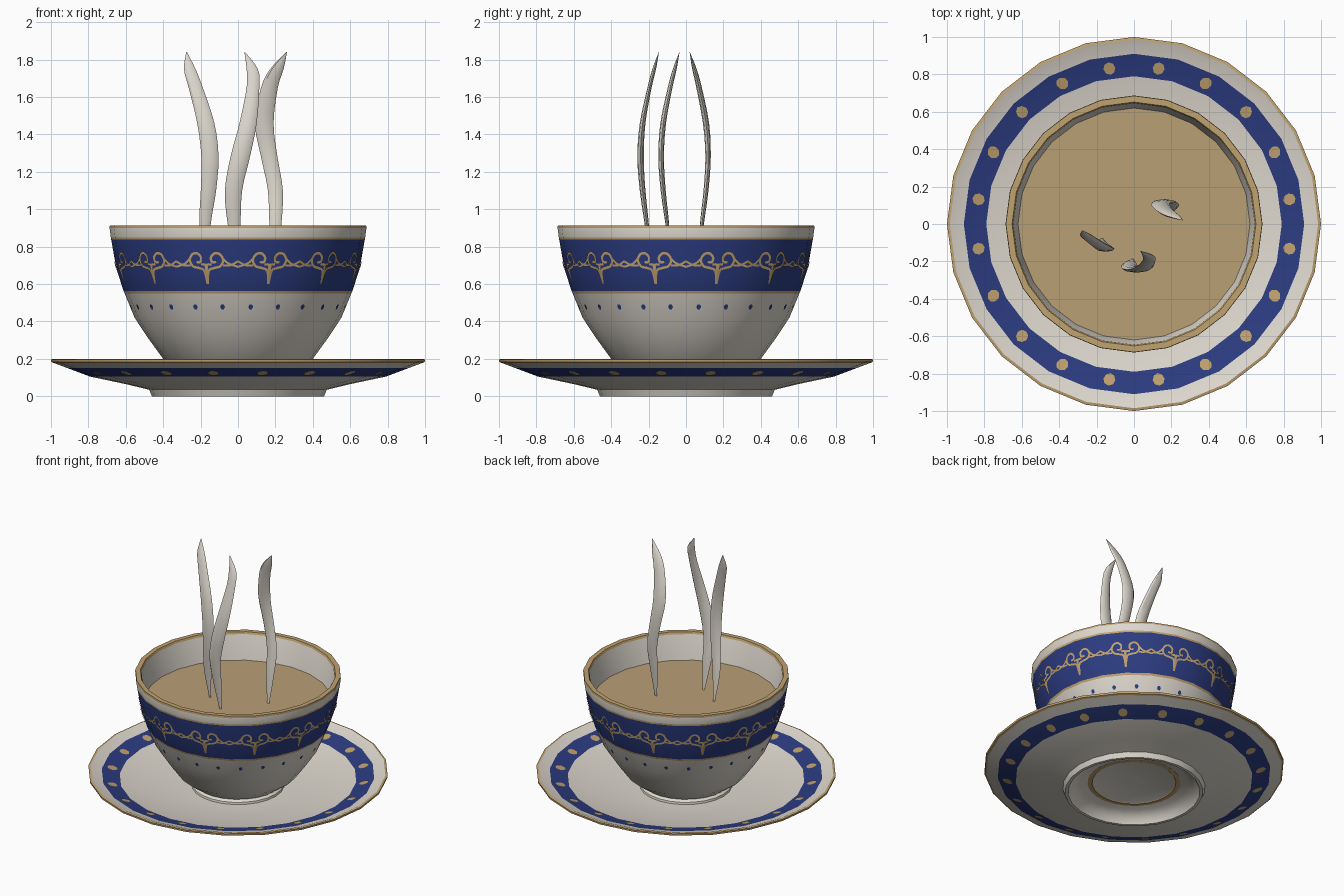
import bpy, bmesh, math
from mathutils import Vector

SIDES = 24
STEP = math.tau / SIDES

if "Cube" in bpy.data.objects:
    bpy.data.objects.remove(bpy.data.objects["Cube"], do_unlink=True)


def material(name, colour):
    mat = bpy.data.materials.new(name)
    mat.use_nodes = True
    mat.diffuse_color = (*colour, 1)
    mat.node_tree.nodes["Principled BSDF"].inputs["Base Color"].default_value = (*colour, 1)
    return mat


WHITE, BLUE, GOLD, TEA = range(4)
PALETTE = [
    material("porcelain white", (0.73, 0.69, 0.62)),
    material("cobalt blue", (0.025, 0.045, 0.22)),
    material("gold", (0.53, 0.36, 0.16)),
    material("milky tea", (0.49, 0.35, 0.18)),
]


def finish(name, bm, smooth=True):
    mesh = bpy.data.meshes.new(name)
    bm.to_mesh(mesh)
    bm.free()
    for mat in PALETTE:
        mesh.materials.append(mat)
    obj = bpy.data.objects.new(name, mesh)
    bpy.context.collection.objects.link(obj)
    bpy.ops.object.select_all(action="DESELECT")
    obj.select_set(True)
    bpy.context.view_layer.objects.active = obj
    if smooth:
        bpy.ops.object.shade_smooth_by_angle(angle=math.radians(32))
    return obj


def skin(bm, rings, colours):
    """Join neighbouring rings of vertices with quads, one colour per gap."""
    for low, high, colour in zip(rings, rings[1:], colours):
        count = len(low)
        for i in range(count):
            j = (i + 1) % count
            bm.faces.new((low[i], low[j], high[j], high[i])).material_index = colour


def lathe(name, profile):
    """Profile rows are radius, height and the colour of the band that follows."""
    bm = bmesh.new()
    rings = [[bm.verts.new((r * math.cos(i * STEP), r * math.sin(i * STEP), z))
              for i in range(SIDES)] for r, z, _ in profile]
    skin(bm, rings, [row[-1] for row in profile])
    bmesh.ops.remove_doubles(bm, verts=bm.verts, dist=1e-5)
    bmesh.ops.recalc_face_normals(bm, faces=bm.faces)
    return finish(name, bm)


def lerp_table(x, table):
    """Straight interpolation in rising (x, y) pairs."""
    for (a, p), (b, q) in zip(table, table[1:]):
        if x <= b:
            return p + (q - p) * (x - a) / (b - a)
    return table[-1][1]


def spline(points, steps):
    """Smooth path through the points."""
    pts = [Vector(p) for p in points]
    pts = [2 * pts[0] - pts[1]] + pts + [2 * pts[-1] - pts[-2]]
    path = []
    for a, b, c, d in zip(pts, pts[1:], pts[2:], pts[3:]):
        for k in range(steps):
            t = k / steps
            path.append(b + (c - a) * t / 2 + (a * 2 - b * 5 + c * 4 - d) * t * t / 2
                        + (b * 3 - a - c * 3 + d) * t ** 3 / 2)
    return path + [pts[-2]]


def polar(r, angle, z):
    """Point on the faceted round surface."""
    r *= math.cos(STEP / 2) / math.cos(angle % STEP - STEP / 2)
    return Vector((r * math.cos(angle), r * math.sin(angle), z))


def plates(name, polygons, colour, facing):
    """Thin painted patches, each turned to face outward."""
    bm = bmesh.new()
    for polygon in polygons:
        face = bm.faces.new([bm.verts.new(p) for p in polygon])
        face.material_index = colour
        face.normal_update()
        if face.normal.dot(facing(face.calc_center_median())) < 0:
            face.normal_flip()
    return finish(name, bm, smooth=False)


def spot(place, angle, v, half_angle, half_v, corners=8):
    """Fan of triangles for one round spot on a surface."""
    rim = [place(angle + half_angle * math.cos(k * math.tau / corners),
                 v + half_v * math.sin(k * math.tau / corners)) for k in range(corners)]
    return [(place(angle, v), rim[k - 1], rim[k]) for k in range(corners)]


# Saucer
lathe("saucer", [
    (0, 0.09, WHITE), (0.36, 0.09, WHITE), (0.5, 0.1, WHITE), (0.65, 0.12, WHITE),
    (0.79, 0.145, BLUE), (0.91, 0.175, WHITE), (0.97, 0.194, WHITE), (0.985, 0.2, GOLD),
    (1, 0.197, GOLD), (0.998, 0.183, GOLD), (0.985, 0.178, WHITE), (0.91, 0.15, BLUE),
    (0.79, 0.105, WHITE), (0.6, 0.065, WHITE), (0.475, 0.035, WHITE), (0.46, 0, WHITE),
    (0.44, 0, WHITE), (0.42, 0.035, WHITE), (0.36, 0.07, WHITE), (0, 0.08, WHITE)])


def saucer_top(angle, r):
    return polar(r, angle, lerp_table(r, [(0.79, 0.145), (0.91, 0.175)]) + 0.004)


def saucer_base(angle, r):
    return polar(r, angle, lerp_table(r, [(0.79, 0.105), (0.91, 0.15)]) - 0.004)


for name, place, side in (("saucer_top_spots", saucer_top, 1),
                          ("saucer_base_spots", saucer_base, -1)):
    polygons = []
    for k in range(20):
        polygons += spot(place, (k + 0.5) * math.tau / 20, 0.848, 0.038, 0.034)
    plates(name, polygons, GOLD, lambda p: Vector((0, 0, side)))

# Cup
outer_wall = [
    (0.3, 0.125, WHITE), (0.4, 0.2, WHITE), (0.48, 0.31, WHITE), (0.553, 0.42, WHITE),
    (0.606, 0.55, GOLD), (0.612, 0.564, BLUE), (0.65, 0.68, BLUE), (0.678, 0.838, GOLD),
    (0.68, 0.85, WHITE), (0.687, 0.9, GOLD)]
lathe("cup", [
    (0, 0.078, WHITE), (0.27, 0.078, GOLD), (0.28, 0.068, GOLD), (0.31, 0.07, WHITE),
    (0.305, 0.105, WHITE), (0.285, 0.118, WHITE)] + outer_wall + [
    (0.685, 0.914, GOLD), (0.652, 0.914, GOLD), (0.645, 0.9, WHITE), (0.62, 0.72, WHITE),
    (0.52, 0.42, WHITE), (0.3, 0.2, WHITE), (0, 0.18, WHITE)])

# Tea surface
lathe("tea", [(0, 0.72, TEA), (0.622, 0.72, TEA), (0.6, 0.66, TEA), (0, 0.66, TEA)])


# Painted cup decoration
def on_cup(angle, z):
    return polar(lerp_table(z, [(b, a) for a, b, _ in outer_wall]) + 0.005, angle, z)


def outward(p):
    return Vector((p.x, p.y, 0))


polygons = []
for k in range(SIDES):
    polygons += spot(on_cup, (k + 0.45) * STEP, 0.478, 0.023, 0.015, 6)
plates("cup_blue_spots", polygons, BLUE, outward)

volute = [(0, 0.6), (0.012, 0.67), (0.04, 0.685), (0.075, 0.695), (0.092, 0.725),
          (0.078, 0.757), (0.05, 0.765), (0.028, 0.745), (0.032, 0.718), (0.055, 0.718)]
branches = [(volute, 0.013),
            ([(0, 0.6), (0, 0.66), (0, 0.7), (0.03, 0.705)], 0.013),
            ([(0.088, 0.74), (0.12, 0.71), (0.172, 0.692)], 0.011),
            ([(0.09, 0.7), (0.13, 0.7), (0.172, 0.722)], 0.011)]
polygons = []
for points, width in branches:
    path = spline(points, 4)
    edges = []
    for i, p in enumerate(path):
        along = path[min(i + 1, len(path) - 1)] - path[max(i - 1, 0)]
        across = Vector((-along.y, along.x)).normalized() * width / 2
        edges.append((p + across, p - across))
    for unit in range(12):
        for mirror in (1, -1):
            rows = [[on_cup((unit + 0.5) * math.tau / 12 + mirror * e.x / 0.655, e.y)
                     for e in pair] for pair in edges]
            polygons += [(a[0], a[1], b[1], b[0]) for a, b in zip(rows, rows[1:])]
plates("cup_gold_scrolls", polygons, GOLD, outward)

# Steam wisps: centre x and half width at each height
heights = [0.72, 0.92, 1.1, 1.28, 1.46, 1.65, 1.75, 1.84]
bow = [-0.08, -0.1, -0.122, -0.133, -0.122, -0.085, -0.06, -0.035]
wisps = {
    "steam_right": (1, 0, [-0.17, -0.176, -0.158, -0.15, -0.172, -0.226, -0.258, -0.275],
                    [0.008, 0.03, 0.041, 0.046, 0.046, 0.038, 0.031, 0.002]),
    "steam_middle": (1, -0.11, [-0.01, -0.021, -0.024, 0.012, 0.054, 0.08, 0.076, 0.036],
                     [0.008, 0.034, 0.046, 0.052, 0.046, 0.034, 0.03, 0.002]),
    "steam_left": (-1, -0.015, [0.2, 0.2, 0.2, 0.167, 0.14, 0.168, 0.208, 0.26],
                   [0.008, 0.032, 0.04, 0.044, 0.05, 0.045, 0.036, 0.002]),
}
for name, (flip, shift, centres, widths) in wisps.items():
    centre = spline([(x, flip * y + shift, z) for x, y, z in zip(centres, bow, heights)], 3)
    size = spline([(w, 0) for w in widths], 3)
    bm = bmesh.new()
    rings = []
    for p, s in zip(centre, size):
        half = max(s.x, 0.002)
        rings.append([bm.verts.new(p + Vector((half * math.cos(k * math.tau / 8),
                                               half * 0.33 * math.sin(k * math.tau / 8), 0)))
                      for k in range(8)])
    skin(bm, rings, [WHITE] * len(rings))
    for end in (rings[0], rings[-1]):
        bm.faces.new(end)
    bmesh.ops.recalc_face_normals(bm, faces=bm.faces)
    finish(name, bm)
